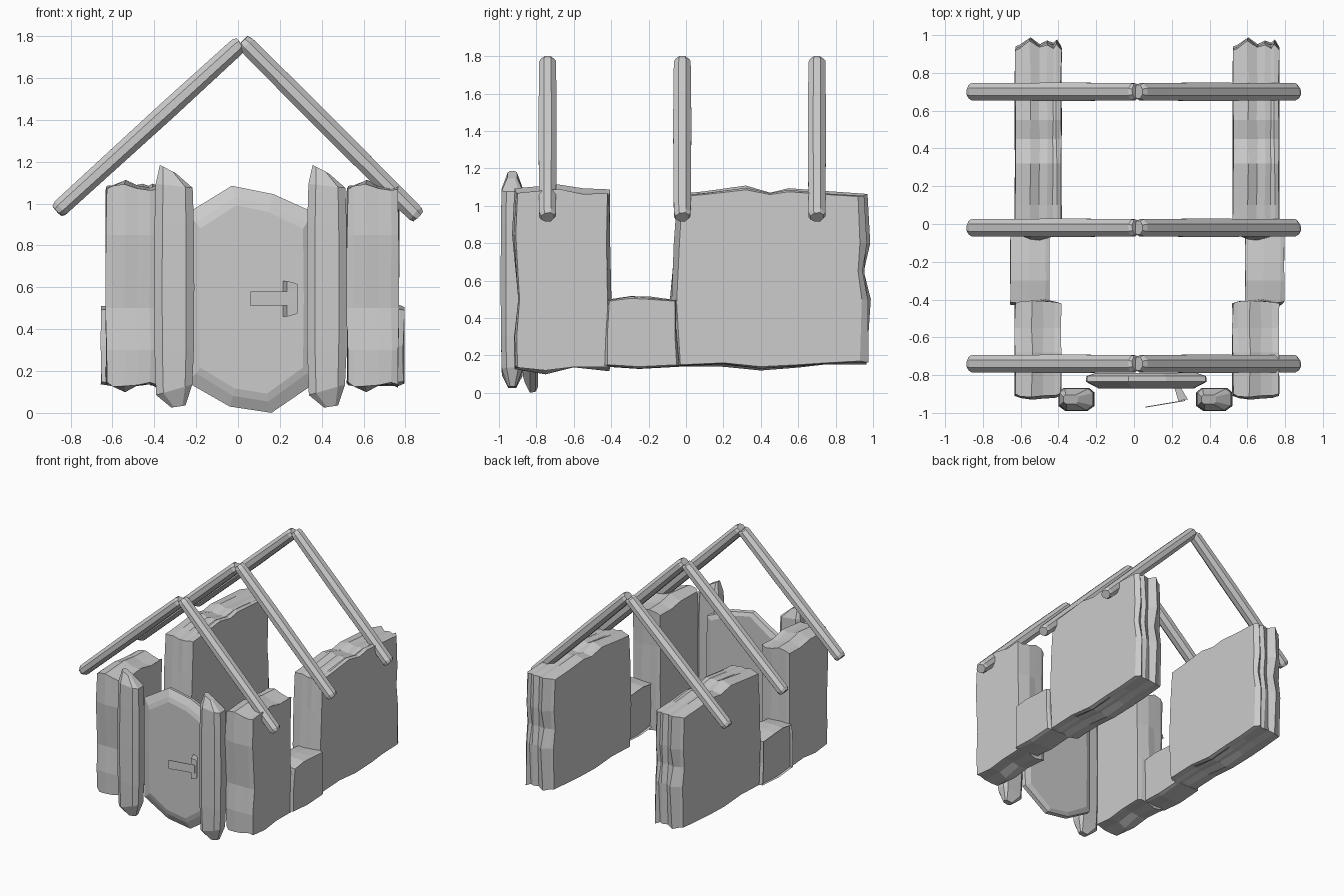
import bpy, bmesh, random
from math import cos, sin, pi
from mathutils import Vector

if "Cube" in bpy.data.objects:
    bpy.data.objects.remove(bpy.data.objects["Cube"])

random.seed(4)


def loft(name, rings):
    """Skin a list of equal-length point rings and cap both ends."""
    bm = bmesh.new()
    loops = [[bm.verts.new(p) for p in ring] for ring in rings]
    n = len(loops[0])
    for a, b in zip(loops, loops[1:]):
        for i in range(n):
            j = (i + 1) % n
            bm.faces.new((a[i], a[j], b[j], b[i]))
    bm.faces.new(loops[0])
    bm.faces.new(loops[-1])
    bmesh.ops.recalc_face_normals(bm, faces=bm.faces)
    me = bpy.data.meshes.new(name)
    bm.to_mesh(me)
    bm.free()
    ob = bpy.data.objects.new(name, me)
    bpy.context.collection.objects.link(ob)
    return ob


def copy(ob, name, offset):
    c = ob.copy()
    c.name = name
    c.location = ob.location + Vector(offset)
    bpy.context.collection.objects.link(c)
    return c


def slab(name, outline, layers):
    """Rough stone slab: a (y, z) outline repeated across x, grown by (dy_front, dy_back, dz)."""
    ys, zs = [p[0] for p in outline], [p[1] for p in outline]
    cy, cz = (min(ys) + max(ys)) / 2, (min(zs) + max(zs)) / 2
    hy, hz = max(ys) - cy, max(zs) - cz
    rings = []
    for x, front, back, dz in layers:
        ring = []
        for y, z in outline:
            ky, kz = (y - cy) / hy, (z - cz) / hz
            end = max(0, abs(ky) - 0.8) / 0.2
            rim = max(0, abs(kz) - 0.7) / 0.3
            shift = back * end if ky > 0 else -front * end
            ring.append((x + random.uniform(-.004, .004),
                         y + shift * random.uniform(.5, 1.1),
                         z + (dz if kz > 0 else -dz) * rim * random.uniform(.4, 1.1)))
        rings.append(ring)
    return loft(name, rings)


# Side walls: tall back part, tall front part, low sill between them
back_wall = slab("left_back_wall", [
    (-.03, .15), (.2, .16), (.4, .14), (.6, .15), (.75, .16), (.93, .17),
    (.94, .5), (.92, .65), (.93, .8), (.92, 1.05),
    (.75, 1.06), (.55, 1.075), (.45, 1.06), (.32, 1.085), (.1, 1.06), (-.02, 1.05),
    (-.035, .8), (-.05, .48)],
    [(-.63, 0, 0, 0), (-.605, .015, .01, .005), (-.55, .03, .06, .022),
     (-.50, .035, .02, .0), (-.46, .05, .045, .01), (-.43, .03, .02, 0), (-.41, .02, .05, .01), (-.385, 0, 0, 0)])
front_wall = slab("left_front_wall", [
    (-.90, .15), (-.75, .14), (-.6, .155), (-.42, .15),
    (-.42, .5), (-.425, .8), (-.42, 1.05),
    (-.55, 1.055), (-.68, 1.07), (-.9, 1.06),
    (-.91, .85), (-.89, .5), (-.905, .3)],
    [(-.63, 0, 0, .01), (-.60, .015, .015, .03), (-.54, .02, .02, .04),
     (-.48, .02, .02, .02), (-.42, .015, .01, .005), (-.385, 0, 0, .02)])
low_wall = slab("left_low_wall", [
    (-.42, .15), (-.25, .14), (-.05, .15), (-.06, .32), (-.06, .49),
    (-.2, .5), (-.3, .505), (-.41, .49), (-.42, .32)],
    [(-.64, -.01, -.01, 0), (-.655, .01, .01, .005), (-.56, .02, .02, .02),
     (-.47, .015, .015, .01), (-.45, 0, 0, 0)])
copy(back_wall, "right_back_wall", (1.153, 0, 0))
copy(front_wall, "right_front_wall", (1.153, 0, 0))
copy(low_wall, "right_low_wall", (1.243, 0, 0))

# Door posts with blunt pointed ends
section = [(-1, -.55), (-.6, -1), (.6, -1), (1, -.55), (1, .6), (.7, 1), (-.7, 1), (-1, .6)]
rings = []
for z, s, dx, tilt in [(.03, .35, .02, .005), (.11, .9, 0, .025), (.3, .98, 0, 0), (.6, 1, 0, 0),
                       (.9, .98, 0, 0), (1.085, .92, 0, -.01), (1.165, .4, -.03, -.02)]:
    rings.append([(-.305 + dx + .096 * s * x, -.929 + .062 * s * y, z + tilt * x)
                  for x, y in section])
post = loft("left_door_post", rings)
copy(post, "right_door_post", (.73, 0, 0))

# Door slab, bevelled front and back
door = [(-.25, .15), (-.04, .03), (.16, .0), (.38, .15), (.385, .55),
        (.38, .95), (.17, 1.045), (-.03, 1.085), (-.25, .95), (-.255, .55)]
loft("door", [[(.065 + (x - .065) * sx, y, .54 + (z - .54) * sz) for x, z in door]
              for y, sx, sz in [(-.872, .78, .83), (-.862, .84, .90), (-.835, 1, 1),
                                (-.805, .99, .99), (-.79, .85, .94)]])

# Door handle: thin strip and its mounting bracket
loft("handle_bar", [[(.06, y, .51), (.27, y + .035, .515), (.27, y + .035, .58), (.06, y, .58)]
                    for y in (-.972, -.967)])
loft("handle_bracket", [[(.235, -.937, a), (.273, -.93, a + (.01 if a < .5 else -.01)),
                         (.285, -.928, b), (.25, -.87, b), (.215, -.87, a)]
                        for a, b in ((.46, .475), (.515, .515), (.58, .58), (.63, .615))])


def rafter(name, start, end):
    """Eight-sided rough timber in the x-z plane."""
    a, b = Vector((start[0], 0, start[1])), Vector((end[0], 0, end[1]))
    d = (b - a).normalized()
    side = Vector((-d.z, 0, d.x))
    oct8 = [(cos(pi / 8 + k * pi / 4) * 1.082, sin(pi / 8 + k * pi / 4) * 1.082) for k in range(8)]
    rings = []
    for t, s in [(0, .75), (.018, .96), (.3, 1), (.6, 1.04), (.982, .96), (1, .75)]:
        rings.append([a.lerp(b, t) + side * u * .043 * s + Vector((0, v * .047 * s, 0))
                      + d * random.uniform(-.006, .006) for u, v in oct8])
    return loft(name, rings)


# Three pairs of roof rafters
left = rafter("left_rafter_1", (-.865, .965), (.012, 1.765))
right = rafter("right_rafter_1", (.86, .94), (.025, 1.775))
for ob in (left, right):
    ob.location.y = -.74
for i in (1, 2):
    copy(left, f"left_rafter_{i + 1}", (0, .72 * i, 0))
    copy(right, f"right_rafter_{i + 1}", (0, .72 * i, 0))
